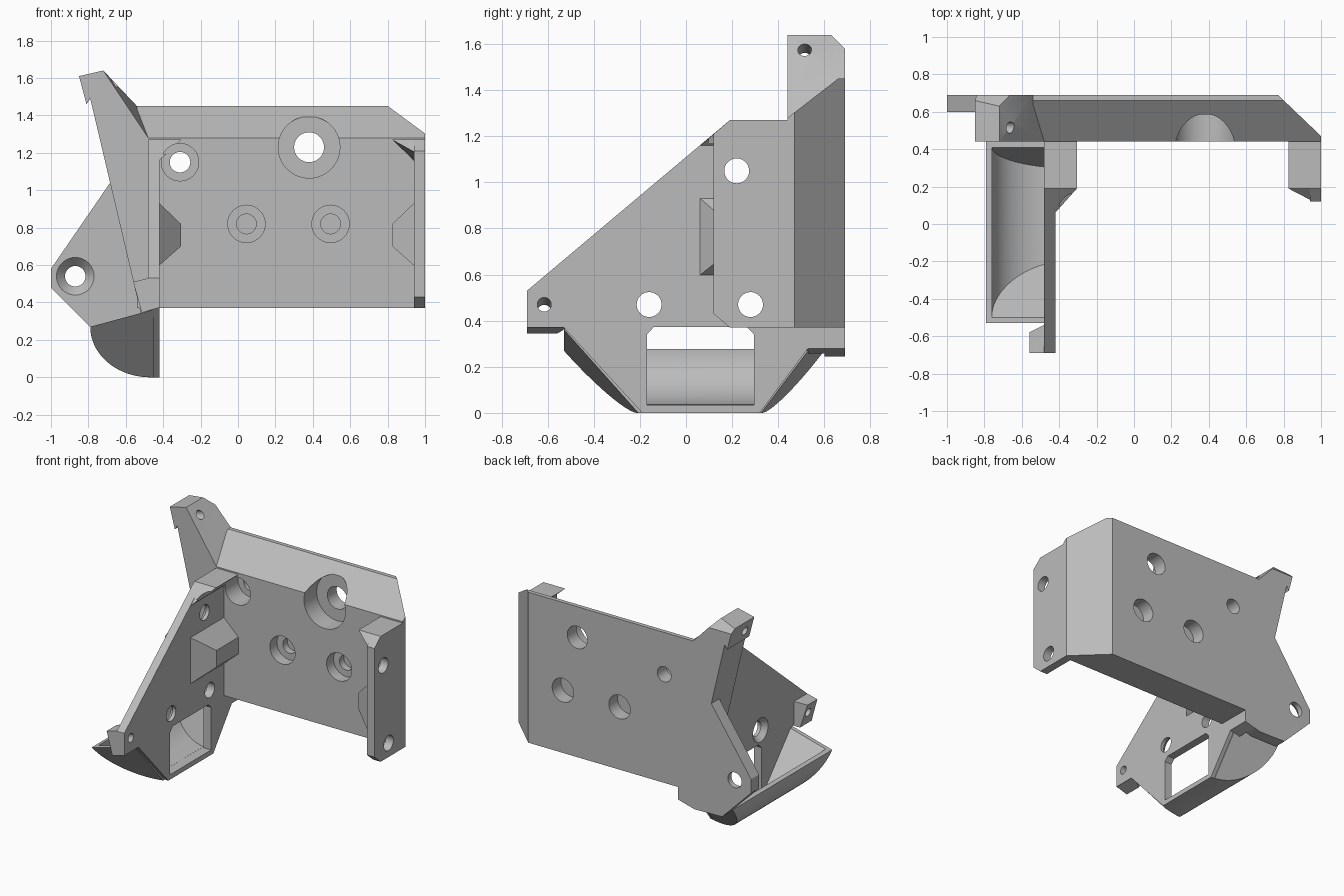
import bpy, bmesh, math
from mathutils import Vector

if "Cube" in bpy.data.objects:
    bpy.data.objects.remove(bpy.data.objects["Cube"], do_unlink=True)

grey = bpy.data.materials.new("plain grey")
grey.use_nodes = True
grey.diffuse_color = (0.5, 0.5, 0.5, 1)
grey.node_tree.nodes["Principled BSDF"].inputs["Base Color"].default_value = (0.5, 0.5, 0.5, 1)


def finish(name, bm):
    bmesh.ops.recalc_face_normals(bm, faces=bm.faces)
    mesh = bpy.data.meshes.new(name)
    bm.to_mesh(mesh)
    bm.free()
    mesh.materials.append(grey)
    ob = bpy.data.objects.new(name, mesh)
    bpy.context.collection.objects.link(ob)
    return ob


def prism(name, pts, axis, a, b, slices=(), shift=None):
    """Extrude a profile along an axis, then trim it by planes (point, outward normal)."""
    def place(p, t):
        return (t, p[0], p[1]) if axis == "x" else (p[0], t, p[1])
    bm = bmesh.new()
    near = [bm.verts.new(place(p, a)) for p in pts]
    far = [bm.verts.new(place(p, b)) for p in pts]
    for i, p in (shift or {}).items():
        far[i].co = place(p, b)
    bm.faces.new(near)
    bm.faces.new(far[::-1])
    for i in range(len(pts)):
        j = (i + 1) % len(pts)
        bm.faces.new((near[i], far[i], far[j], near[j]))
    if shift:
        bmesh.ops.triangulate(bm, faces=bm.faces)
    for co, no in slices:
        geom = bm.verts[:] + bm.edges[:] + bm.faces[:]
        bmesh.ops.bisect_plane(bm, geom=geom, plane_co=co, plane_no=no, clear_outer=True)
        bmesh.ops.holes_fill(bm, edges=[e for e in bm.edges if e.is_boundary], sides=0)
    return finish(name, bm)


def hull(name, pts):
    bm = bmesh.new()
    for p in pts:
        bm.verts.new(p)
    bmesh.ops.convex_hull(bm, input=bm.verts)
    return finish(name, bm)


def rod(p0, p1, r0, r1=None):
    """Round cutter between two points, tapered when r1 is given."""
    p0, p1 = Vector(p0), Vector(p1)
    d = p1 - p0
    bm = bmesh.new()
    bmesh.ops.create_cone(bm, cap_ends=True, segments=40, radius1=r0,
                          radius2=r0 if r1 is None else r1, depth=d.length)
    turn = Vector((0, 0, 1)).rotation_difference(d).to_matrix().to_4x4()
    bm.transform(turn)
    bmesh.ops.translate(bm, verts=bm.verts, vec=(p0 + p1) / 2)
    return finish("cutter", bm)


def cut(obs, cutters):
    for ob in obs:
        bpy.context.view_layer.objects.active = ob
        for c in cutters:
            m = ob.modifiers.new("cut", "BOOLEAN")
            m.operation, m.solver, m.object = "DIFFERENCE", "EXACT", c
            bpy.ops.object.modifier_apply(modifier=m.name)
    for c in cutters:
        bpy.data.objects.remove(c, do_unlink=True)


# Back plate with sloping top and chamfered right edge
plate = prism("back_plate", [(-0.54, 0.37), (1, 0.37), (1, 1.45), (-0.54, 1.45)], "y", 0.44, 0.69,
              [((0, 0.44, 1.28), (0, -0.17, 0.22)), ((1, 0.47, 0), (0.22, 0.23, 0))])

# Leaning spine with the hooked arm on top
spine = prism("leaning_arm", [(-0.42, 0.28), (-0.5, 0.258), (-0.79, 1.49), (-0.81, 1.46),
                              (-0.85, 1.61), (-0.72, 1.64), (-0.48, 1.28), (-0.42, 1.27)],
              "y", 0.44, 0.69, [((0, 0.63, 1.64), (0, 1, 1))], {6: (-0.54, 1.45)})
cut([spine], [rod((-1, 0.515, 1.49), (-0.5, 0.515, 1.615), 0.03)])

# Ear with countersunk hole
ear = prism("side_ear", [(-1, 0.48), (-1, 0.58), (-0.67, 1.06), (-0.6, 1.06), (-0.48, 0.265),
                         (-0.55, 0.245), (-0.77, 0.25)], "y", 0.6, 0.69)
cut([ear], [rod((-0.87, 0.5, 0.54), (-0.87, 0.8, 0.54), 0.055),
            rod((-0.87, 0.595, 0.54), (-0.87, 0.65, 0.54), 0.105, 0.055)])

# Left wall and right flange
wall = prism("left_wall", [(-0.69, 0.37), (-0.69, 0.53), (0.19, 1.27), (0.5, 1.27), (0.5, 0.37),
                           (0.53, 0.28), (0.32, 0), (-0.19, 0), (-0.53, 0.37)], "x", -0.48, -0.42)
flange = prism("right_flange", [(0.12, 0.43), (0.12, 1.21), (0.19, 1.27), (0.47, 1.27),
                                (0.47, 0.37), (0.19, 0.37)], "x", 0.94, 1)

# Gussets in the inner corners: x at the wall, x at the tip, front y, heights
def gussets(side, xw, xt, y, ytop, ztop):
    hull(side + "_middle_gusset",
         [(xw, yy, z) for yy in (y, 0.46) for z in (0.59, 0.94)] +
         [(xt, yy, z) for yy in (0.19, 0.46) for z in (0.7, 0.82)])
    return hull(side + "_top_gusset",
                [(xw, y, ztop), (xw, 0.46, 1.15), (xw, ytop, 1.27), (xw, 0.46, 1.27),
                 (xt, 0.19, 1.27), (xt, 0.46, 1.27)])

left_gusset = gussets("left", -0.43, -0.305, 0.05, 0.19, 1.15)
gussets("right", 0.95, 0.825, 0.125, 0.19, 1.2)

# Screw holes in the plate
holes = []
for x, z, bore, through in ((-0.31, 1.15, 0.1, 0.055), (0.38, 1.23, 0.165, 0.08)):
    holes += [rod((x, 0.1, z), (x, 0.585, z), bore), rod((x, 0.1, z), (x, 0.8, z), through)]
for x in (0.045, 0.495):
    holes += [rod((x, 0.3, 0.82), (x, 0.52, 0.82), 0.1), rod((x, 0.3, 0.82), (x, 0.57, 0.82), 0.053),
              rod((x, 0.59, 0.82), (x, 0.8, 0.82), 0.085)]
cut([plate, left_gusset], holes)

# Cross holes through wall and flange
cut([wall, flange], [rod((-0.7, y, z), (1.2, y, z), 0.054)
                     for y, z in ((0.22, 1.05), (0.28, 0.47), (-0.16, 0.47))])
cut([wall], [rod((-0.485, y, z), (-0.445, y, z), 0.09, 0.054)
             for y, z in ((0.22, 1.05), (-0.16, 0.47))])

# Front tab on the wall
tab_side = [(-0.43, 0.37), (-0.515, 0.345), (-0.56, 0.51), (-0.48, 0.53), (-0.43, 0.53)]
tab = hull("front_tab", [(x, -0.69, z) for x, z in tab_side] +
           [(x, -0.58 + max(0, x + 0.56) * 0.5, z) for x, z in tab_side])
cut([tab, wall], [rod((-0.7, -0.615, 0.4), (-0.3, -0.615, 0.5), 0.03)])


# Rounded scoop under the wall
def bowl(a, b):
    return [(-0.47 - a * math.cos(t), 0.27 - b * math.sin(t))
            for t in (math.pi / 2 * i / 20 for i in range(21))]

rim = Vector((-0.37, 0, -0.1))

def end_plane(y, run, drop):
    n = rim.cross(Vector((0, run, -drop)))
    n *= 1 if n.y * run < 0 else -1
    return (-0.42, y, 0.37), n

scoop = prism("scoop", bowl(0.32, 0.27) + [(-0.45, 0), (-0.45, 0.362)], "y", -0.6, 0.65,
              [end_plane(-0.53, 0.33, 0.37), end_plane(0.6, -0.28, 0.37)])
hollow = prism("cutter", [(-0.76, 0.5)] + bowl(0.29, 0.235)[:-1] + [(-0.48, 0.035), (-0.48, 0.5)],
               "y", -0.9, 0.9, [end_plane(-0.5, 0.33, 0.37), end_plane(0.41, -0.11, 0.335)])
cut([scoop], [hollow])

# Window from the wall into the scoop
cut([wall, scoop], [prism("cutter", [(-0.17, 0.035), (0.295, 0.035), (0.295, 0.34), (0.265, 0.372),
                                     (-0.14, 0.372), (-0.17, 0.34)], "x", -0.49, -0.3)])

# Smooth the round surfaces, keep edges sharp
bpy.ops.object.select_all(action="DESELECT")
for ob in (plate, spine, ear, wall, flange, left_gusset, tab, scoop):
    ob.select_set(True)
bpy.context.view_layer.objects.active = plate
bpy.ops.object.shade_smooth_by_angle(angle=math.radians(25))
